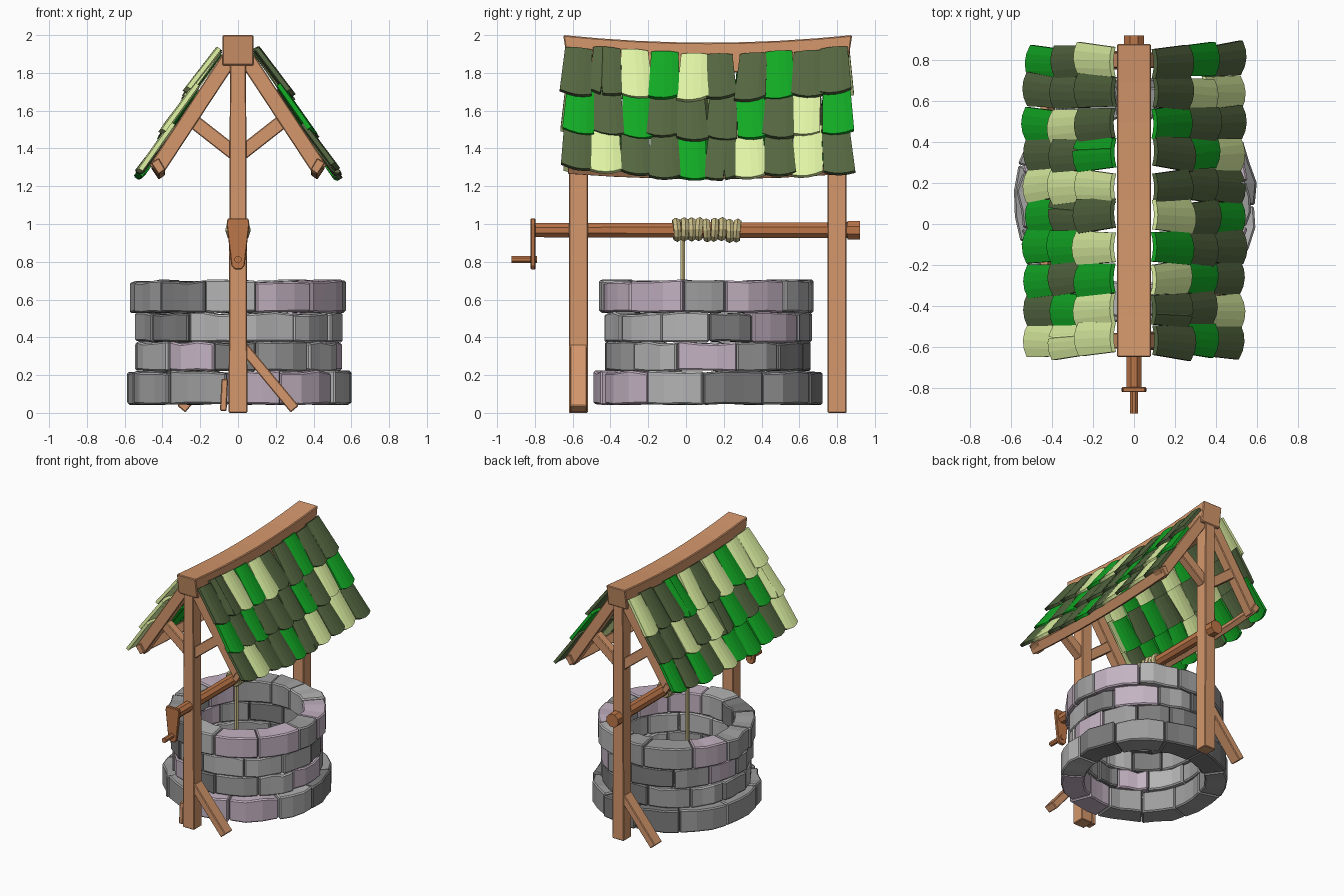
import bpy, bmesh, math, random
from mathutils import Vector

if "Cube" in bpy.data.objects:
    bpy.data.objects.remove(bpy.data.objects["Cube"])

random.seed(4)
CY = 0.115          # y of the well's middle
POSTS = {"front": -0.57, "back": 0.80}


def jit(a):
    return random.uniform(-a, a)


def material(name, rgb):
    m = bpy.data.materials.new(name)
    m.diffuse_color = (*rgb, 1)
    m.use_nodes = True
    m.node_tree.nodes["Principled BSDF"].inputs["Base Color"].default_value = m.diffuse_color
    return m


WOOD = material("wood", (0.66, 0.31, 0.15))
AXLE = material("dark_wood", (0.50, 0.18, 0.065))
ROPE = material("rope", (0.60, 0.52, 0.25))
STONE = [material("stone_mid", (0.34, 0.34, 0.34)), material("stone_light", (0.46, 0.46, 0.46)),
         material("stone_dark", (0.20, 0.20, 0.20)), material("stone_mauve", (0.55, 0.45, 0.54))]
TILE = {"D": material("tile_dark", (0.09, 0.135, 0.052)), "B": material("tile_bright", (0.006, 0.40, 0.018)),
        "L": material("tile_light", (0.74, 0.90, 0.37))}


def loft(name, rings, mat, bevel=0.0):
    """Skin a row of equal-sized point rings and cap both ends."""
    bm = bmesh.new()
    vs = [[bm.verts.new(p) for p in r] for r in rings]
    n = len(vs[0])
    for a, b in zip(vs, vs[1:]):
        for i in range(n):
            bm.faces.new((a[i], a[(i + 1) % n], b[(i + 1) % n], b[i]))
    bm.faces.new(vs[0])
    bm.faces.new(vs[-1])
    bmesh.ops.recalc_face_normals(bm, faces=bm.faces)
    me = bpy.data.meshes.new(name)
    bm.to_mesh(me)
    bm.free()
    me.materials.append(mat)
    ob = bpy.data.objects.new(name, me)
    bpy.context.collection.objects.link(ob)
    if bevel:
        mod = ob.modifiers.new("bevel", "BEVEL")
        mod.width, mod.segments = bevel, 1
    return ob


def beam(name, p0, p1, w0, w1, depth, y, mat=WOOD):
    """Straight timber in the xz plane, widths w0 to w1, centred on y."""
    a, b = Vector((p0[0], y, p0[1])), Vector((p1[0], y, p1[1]))
    d = (b - a).normalized()
    side, dy = Vector((d.z, 0, -d.x)), Vector((0, depth / 2, 0))
    rings = [[p + side * (i * w / 2) + dy * j for i, j in ((-1, -1), (1, -1), (1, 1), (-1, 1))]
             for p, w in ((a, w0), (b, w1))]
    return loft(name, rings, mat, 0.005)


def rod(name, y0, y1, r0, r1, z, sides, mat):
    """Tapering round bar along y."""
    angs = [(i + 0.5) * math.tau / sides for i in range(sides)]
    return loft(name, [[(r * math.cos(a), y, z + r * math.sin(a)) for a in angs]
                       for y, r in ((y0, r0), (y1, r1))], mat)


def sag(y, depth):
    return -depth * max(0, 1 - ((y - CY) / 0.76) ** 2)


# Stone ring courses: bottom, top, inner radius, outer radius, stone count
courses = [(0.045, 0.218, 0.43, 0.598, 11), (0.222, 0.372, 0.42, 0.543, 12),
           (0.376, 0.528, 0.42, 0.543, 12), (0.532, 0.698, 0.405, 0.565, 12)]
for c, (z0, z1, ri, ro, n) in enumerate(courses):
    cuts = [(i + jit(0.14) + 0.45 * (c % 2)) * math.tau / n for i in range(n)]
    cuts.append(cuts[0] + math.tau)
    for i in range(n):
        a0, a1 = cuts[i] + 0.003, cuts[i + 1] - 0.003
        rings = []
        for k in range(4):
            a = a0 + (a1 - a0) * k / 3
            rin, rout = ri + jit(0.008), ro + jit(0.012)
            low, high = z0 + jit(0.004), z1 + jit(0.009)
            rings.append([(r * math.cos(a), CY + r * math.sin(a), z) for r, z in
                          ((rin, low), (rout, low), (rout, high), (rin, high))])
        mat = random.choices(STONE, (4, 3, 2, 2))[0]
        loft(f"stone_{c}_{i}", rings, mat, 0.009)

# Posts with rafters and roof braces
for end, y in POSTS.items():
    beam(f"{end}_post", (0, 0), (0, 1.86), 0.1, 0.085, 0.1, y)
    for side, s in (("left", -1), ("right", 1)):
        beam(f"{end}_{side}_rafter", (s * 0.03, 1.90), (s * 0.435, 1.285), 0.085, 0.085, 0.075, y)
        beam(f"{end}_{side}_brace", (s * 0.02, 1.375), (s * 0.25, 1.555), 0.075, 0.075, 0.065, y)

# Ground struts, one per post on opposite sides, and a small stake
beam("front_strut", (0.03, 0.345), (0.30, 0.02), 0.055, 0.055, 0.09, POSTS["front"])
beam("back_strut", (-0.03, 0.345), (-0.30, 0.02), 0.055, 0.055, 0.09, POSTS["back"])
beam("front_stake", (-0.078, 0.01), (-0.07, 0.18), 0.035, 0.035, 0.07, POSTS["front"])

# Sagging ridge beam with flared ends
rings = []
for k in range(9):
    f = k / 4 - 1
    y_top, y_bot = CY + 0.765 * f, CY + 0.74 * f
    d = sag(y_top, 0.04)
    rings.append([(-0.083, y_bot, 1.84 + d), (0.083, y_bot, 1.84 + d),
                  (0.083, y_top, 2 + d), (-0.083, y_top, 2 + d)])
loft("ridge_beam", rings, WOOD, 0.006)

# Sagging eave beams under the tiles
for side, s in (("left", -1), ("right", 1)):
    rings = []
    for k in range(7):
        y = CY + 0.74 * (k / 3 - 1)
        d = sag(y, 0.03)
        rings.append([(s * x, y, z + d) for x, z in
                      ((0.385, 1.29), (0.42, 1.35), (0.46, 1.325), (0.42, 1.265))])
    loft(f"{side}_eave_beam", rings, WOOD, 0.004)

# Roof tiles: three overlapping rows per side, colours listed from front to back
rows = {1: ("DDLBLDDBDD", "BDBDDDBDLB", "DLDDBDLDLD"),
        -1: ("LLBLDLBDDL", "LBDBDLDLDD", "LDBBBLDBDB")}
down = Vector((0.40, 0, -0.655)).normalized()
out = Vector((0.655, 0, 0.40)).normalized()
for s, sides in rows.items():
    for r, colours in enumerate(sides):
        for i, col in enumerate(colours):
            yc = -0.567 + 0.151 * i + jit(0.01)
            t0, t1 = 0.24 * r + jit(0.012), 0.24 * r + 0.285 + jit(0.016)
            skew, slant, lift = jit(0.012), jit(0.012), 0.022 + jit(0.008)
            us = [-1, -0.5, 0, 0.5, 1]
            notch = None
            if random.random() < 0.25:          # split in the lower edge
                notch = random.choice((-0.3, 0.3))
                us = sorted(us + [notch - 0.07, notch, notch + 0.07])
            rings = []
            for u in us:
                bow = 1 - u * u
                tb = t1 + 0.024 * bow + slant * u - (0.05 if u == notch else 0)
                ring = []
                for t, half, n in ((t0, 0.072, 0), (tb, 0.084, lift), (tb, 0.084, lift + 0.024),
                                   (t0, 0.072, 0.022)):
                    y = yc + u * half + (skew if t == tb else -skew)
                    p = Vector((0.085, y, 1.932)) + down * t + out * (n + 0.012 * bow)
                    ring.append((s * p.x, y, p.z + sag(y, 0.04)))
                rings.append(ring)
            loft(f"tile_{'right' if s > 0 else 'left'}_{r}_{i}", rings, TILE[col])

# Winch axle, crank plate and grip
rod("axle", -0.81, 0.90, 0.04, 0.046, 0.967, 8, AXLE)
rod("axle_end", 0.855, 0.92, 0.054, 0.054, 0.967, 8, AXLE)
outline = [(-0.06, 1.0), (-0.055, 1.03), (0.055, 1.03), (0.06, 1.0), (0.035, 0.78),
           (0.018, 0.76), (-0.018, 0.76), (-0.035, 0.78)]
loft("crank_plate", [[(x, y, z) for x, z in outline] for y in (-0.822, -0.797)], AXLE, 0.004)
rod("crank_grip", -0.925, -0.79, 0.02, 0.02, 0.812, 8, AXLE)

# Rope wound on the axle and hanging into the well
for i in range(9):
    bpy.ops.mesh.primitive_torus_add(
        major_segments=10, minor_segments=6, major_radius=0.045, minor_radius=0.022,
        location=(0, -0.05 + 0.04 * i, 0.967 + jit(0.006)),
        rotation=(math.pi / 2 + jit(0.12), 0, jit(0.12)))
    coil = bpy.context.object
    coil.name = f"rope_coil_{i}"
    coil.data.materials.append(ROPE)
angs = [k * math.tau / 6 for k in range(6)]
loft("hanging_rope", [[(0.015 * math.cos(a), -0.017 + 0.015 * math.sin(a), z) for a in angs]
                      for z in (0.95, 0.40)], ROPE)
